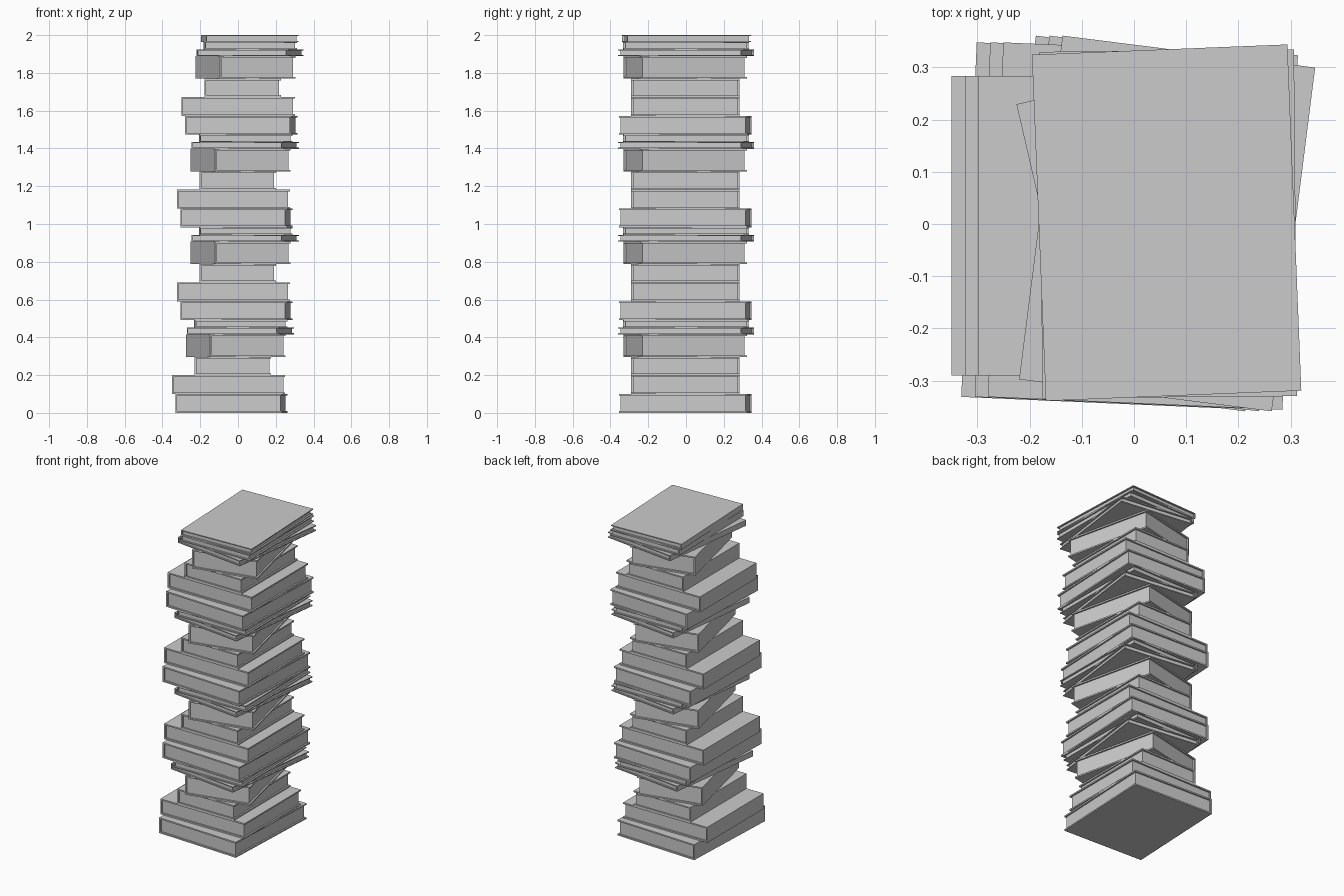
import bpy, bmesh, math
from mathutils import Matrix

if "Cube" in bpy.data.objects:
    bpy.data.objects.remove(bpy.data.objects["Cube"])


def book(name, width, length, thick, x, y, z, angle):
    """Closed hardback: C-shaped cover with the spine on -x, inset page block."""
    c = 0.009 if thick > 0.06 else 0.006      # board thickness
    inset = 0.010                             # cover overhang
    w, l, t = width / 2, length / 2, thick
    bm = bmesh.new()
    # cover: C profile extruded along y
    prof = [(-w, 0), (w, 0), (w, c), (-w + c, c),
            (-w + c, t - c), (w, t - c), (w, t), (-w, t)]
    face = bm.faces.new([bm.verts.new((px, -l, pz)) for px, pz in prof])
    ext = bmesh.ops.extrude_face_region(bm, geom=[face])
    verts = [v for v in ext["geom"] if isinstance(v, bmesh.types.BMVert)]
    bmesh.ops.translate(bm, verts=verts, vec=(0, length, 0))
    # page block
    x0, x1 = -w + c, w - inset
    bmesh.ops.create_cube(bm, size=1, matrix=Matrix.Translation(((x0 + x1) / 2, 0, t / 2))
                          @ Matrix.Diagonal((x1 - x0, length - 2 * inset, t - 2 * c, 1)))
    bmesh.ops.recalc_face_normals(bm, faces=bm.faces)
    mesh = bpy.data.meshes.new(name)
    bm.to_mesh(mesh)
    bm.free()
    ob = bpy.data.objects.new(name, mesh)
    ob.location = (x, y, z)
    ob.rotation_euler.z = math.radians(angle)
    bpy.context.collection.objects.link(ob)


# one repeating run of books: name, width, length, thickness, x, y, turn
RUN = [
    ("large_book", 0.565, 0.68, 0.100, -0.034, -0.004, -2.5),
    ("wide_book", 0.60, 0.574, 0.100, -0.050, -0.003, 0),
    ("small_book", 0.405, 0.574, 0.096, -0.027, -0.003, 0),
    ("turned_book", 0.41, 0.574, 0.120, -0.012, -0.004, 13),
    ("thin_book", 0.488, 0.664, 0.036, 0.0125, 0.001, -7.2),
    ("flat_book", 0.488, 0.664, 0.039, 0.0145, 0.000, 0.5),
]

# four runs, each shifted slightly sideways
z = 0.0
for i, shift in enumerate((0, 0.026, 0.026, 0.051)):
    for name, w, l, t, x, y, a in RUN:
        book(f"{name}_{i + 1}", w, l, t, x + shift, y, z, a)
        z += t

# closing book on top
book("top_book", 0.49, 0.664, 2.0 - z, 0.0625, 0.0025, z, 2.3)
